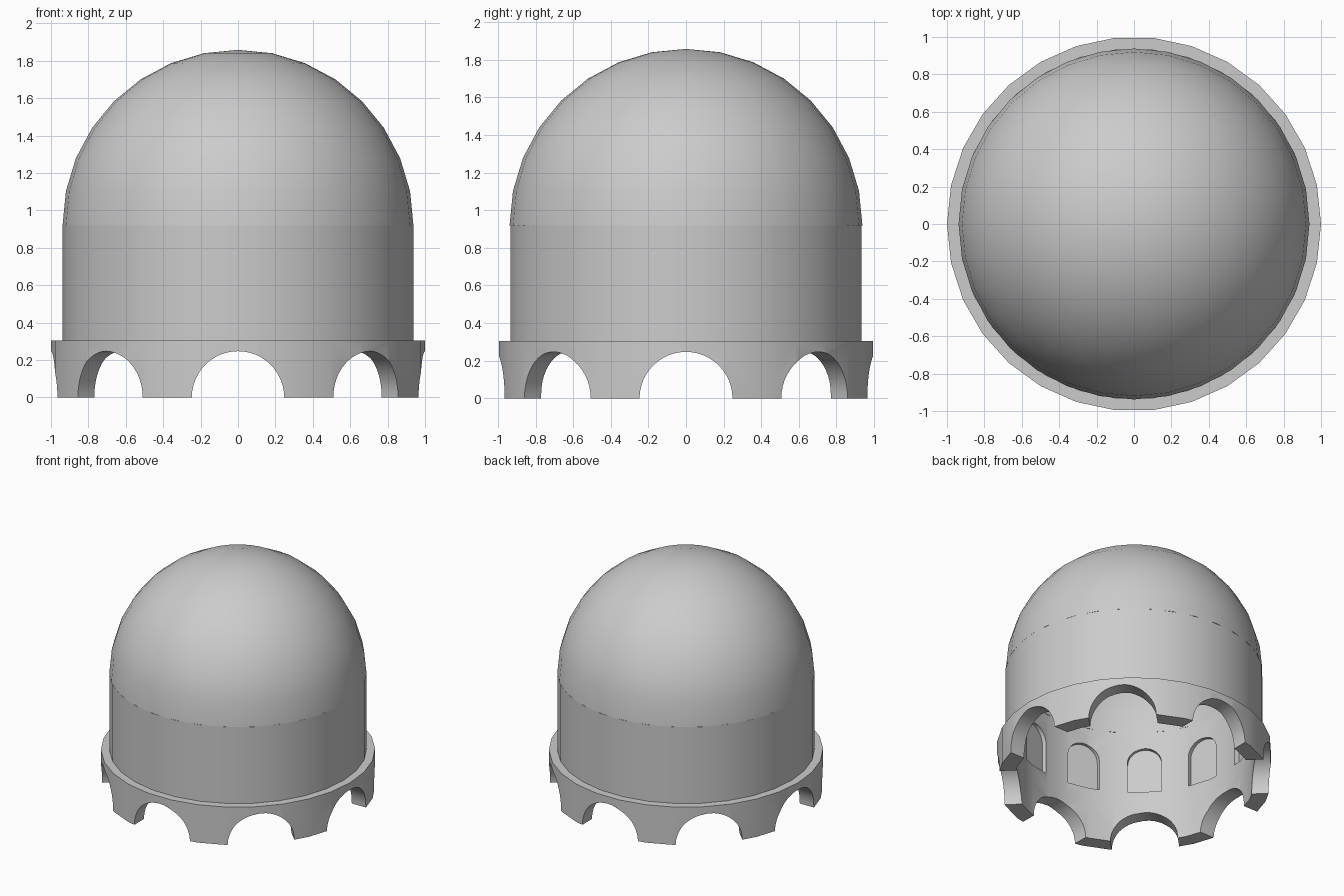
import bpy, bmesh
from math import sin, cos, pi, radians
from mathutils import Matrix, Vector

if "Cube" in bpy.data.objects:
    bpy.data.objects.remove(bpy.data.objects["Cube"])


def make_object(name, bm):
    bmesh.ops.remove_doubles(bm, verts=bm.verts, dist=1e-5)
    bmesh.ops.recalc_face_normals(bm, faces=bm.faces)
    mesh = bpy.data.meshes.new(name)
    bm.to_mesh(mesh)
    bm.free()
    ob = bpy.data.objects.new(name, mesh)
    bpy.context.collection.objects.link(ob)
    return ob


def lathe(name, profile, sides):
    """Revolve a closed (radius, height) profile around z."""
    bm = bmesh.new()
    rings = []
    for i in range(sides):
        a = 2 * pi * i / sides
        rings.append([bm.verts.new((r * cos(a), r * sin(a), z)) for r, z in profile])
    n = len(profile)
    for i in range(sides):
        p, q = rings[i], rings[(i + 1) % sides]
        for j in range(n):
            k = (j + 1) % n
            if profile[j][0] < 1e-6 and profile[k][0] < 1e-6:
                continue  # nothing to span along the axis
            if profile[j][0] < 1e-6:
                bm.faces.new((p[j], q[k], p[k]))
            elif profile[k][0] < 1e-6:
                bm.faces.new((p[j], q[j], p[k]))
            else:
                bm.faces.new((p[j], q[j], q[k], p[k]))
    return make_object(name, bm)


def arch_cutters(count, start, half, bottom, spring, near, far):
    """Radial round-topped blocks used to carve openings."""
    outline = [(half * cos(pi * i / 24), spring + half * sin(pi * i / 24)) for i in range(25)]
    outline = [(half, bottom)] + outline + [(-half, bottom)]
    bm = bmesh.new()
    for c in range(count):
        rot = Matrix.Rotation(start + 2 * pi * c / count, 3, 'Z')
        a, b = [[bm.verts.new(rot @ Vector((r, y, z))) for y, z in outline] for r in (near, far)]
        bm.faces.new(a)
        bm.faces.new(b[::-1])
        for i in range(len(a)):
            k = (i + 1) % len(a)
            bm.faces.new((a[i], b[i], b[k], a[k]))
    return make_object("arch_cutter", bm)


def carve(ob, cutter):
    bpy.context.view_layer.objects.active = ob
    mod = ob.modifiers.new("carve", 'BOOLEAN')
    mod.operation, mod.solver, mod.object = 'DIFFERENCE', 'EXACT', cutter
    bpy.ops.object.modifier_apply(modifier=mod.name)
    bpy.data.objects.remove(cutter)


INNER, OUTER = 0.88, 0.938
RING_TOP, SPRING = 0.305, 0.92

# base ring with eight semicircular openings
base = lathe("base_arcade", [(INNER, 0), (1, 0), (1, RING_TOP), (INNER, RING_TOP)], 30)
carve(base, arch_cutters(8, 0, 0.247, -0.1, 0, 0.62, 1.2))

# drum wall with twelve shallow arched niches on the inside
drum = lathe("drum_wall", [(INNER, RING_TOP), (OUTER, RING_TOP), (OUTER, SPRING), (INNER, SPRING)], 30)
carve(drum, arch_cutters(12, radians(15), 0.125, 0.42, 0.66, 0.7, 0.902))

# hollow hemispherical dome
angles = [pi / 2 * i / 8 for i in range(9)]
shell = [(OUTER * cos(a), SPRING + OUTER * sin(a)) for a in angles]
shell += [(INNER * cos(a), SPRING + INNER * sin(a)) for a in reversed(angles)]
dome = lathe("dome", [(r if r > 1e-6 else 0, z) for r, z in shell], 32)

# smooth curved surfaces, keep rims sharp
bpy.ops.object.select_all(action='DESELECT')
for ob in (base, drum, dome):
    ob.select_set(True)
bpy.context.view_layer.objects.active = base
bpy.ops.object.shade_smooth_by_angle(angle=radians(30))
